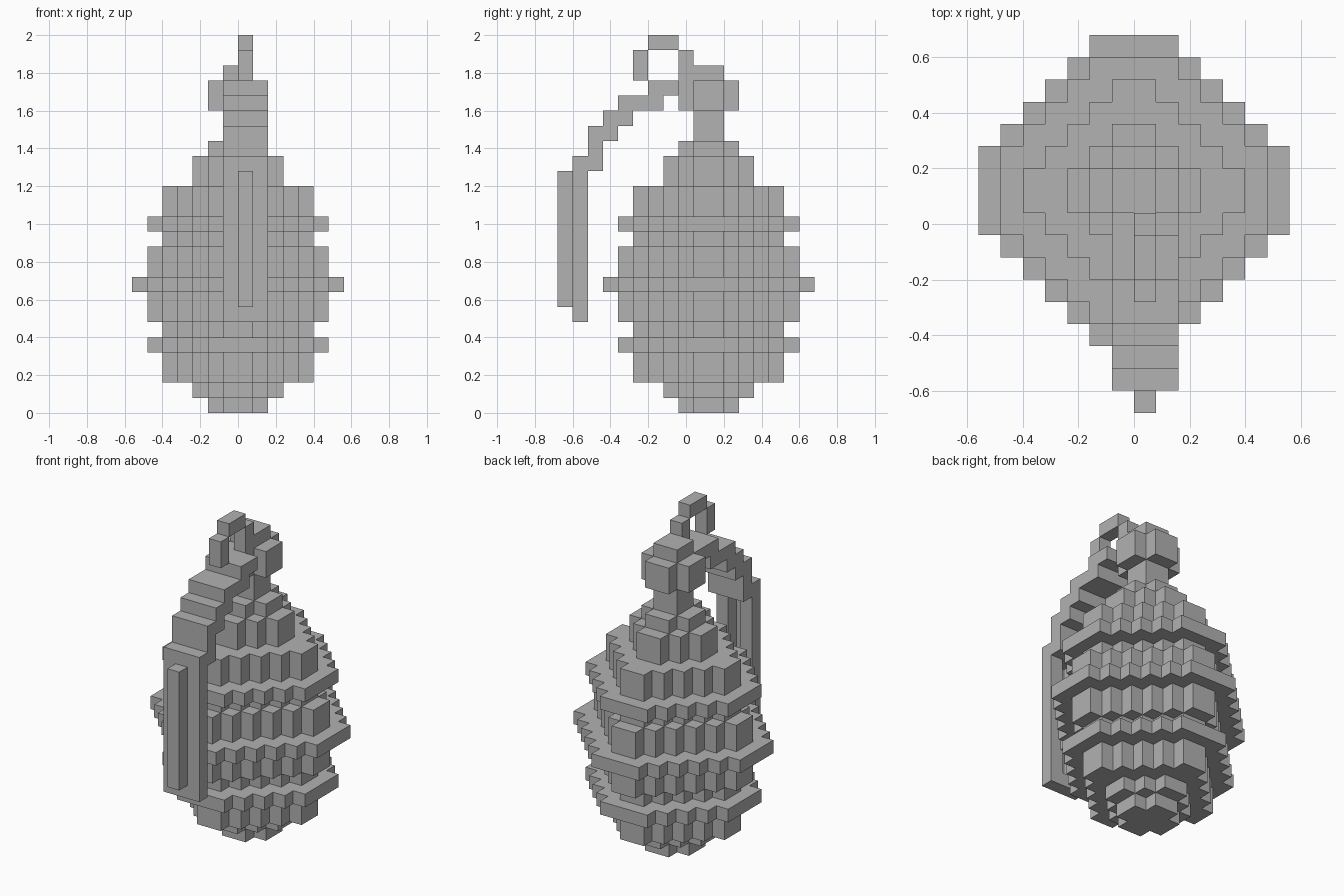
import bpy
import bmesh
from mathutils import Vector

UNIT = 0.08
BODY_Y = 0.12

if "Cube" in bpy.data.objects:
    bpy.data.objects.remove(bpy.data.objects["Cube"], do_unlink=True)

grey = bpy.data.materials.new("plain_grey")
grey.use_nodes = True
colour = (0.445, 0.445, 0.445, 1)
grey.diffuse_color = colour
grey.node_tree.nodes["Principled BSDF"].inputs["Base Color"].default_value = colour


def box(x0, x1, y0, y1, z0, z1):
    """Cells filling a block of the grid."""
    return {(x, y, z) for x in range(x0, x1) for y in range(y0, y1) for z in range(z0, z1)}


def diamond(half, z0, z1, blunt=0):
    """Stepped diamond; blunt widens its four tips."""
    def dist(n):
        return n if n >= 0 else -1 - n
    return {(x, y, z) for x, y, z in box(-half, half, -half, half, z0, z1)
            if dist(x) + dist(y) < half + blunt}


def build(name, cells):
    """Turn cells into one mesh made only of their outer faces."""
    bm = bmesh.new()
    for cell in cells:
        for axis in range(3):
            for side in (0, 1):
                near = list(cell)
                near[axis] += 2 * side - 1
                if tuple(near) in cells:
                    continue
                u, v = (axis + 1) % 3, (axis + 2) % 3
                ring = []
                for du, dv in ((0, 0), (1, 0), (1, 1), (0, 1)):
                    p = Vector(cell)
                    p[axis] += side
                    p[u] += du
                    p[v] += dv
                    ring.append(bm.verts.new(p * UNIT + Vector((0, BODY_Y, 0))))
                bm.faces.new(ring if side else ring[::-1])
    bmesh.ops.remove_doubles(bm, verts=bm.verts[:], dist=UNIT / 100)
    mesh = bpy.data.meshes.new(name)
    bm.to_mesh(mesh)
    bm.free()
    mesh.materials.append(grey)
    obj = bpy.data.objects.new(name, mesh)
    bpy.context.collection.objects.link(obj)


# Ribbed body: layers from the bottom up, three blunt plates stand out
halves = [2, 3, 5, 5, 6, 5, 6, 6, 7, 6, 6, 5, 6, 5, 5, 3, 3, 2]
body = set()
for level, half in enumerate(halves):
    body |= diamond(half, level, level + 1, blunt=int(level in (4, 8, 12)))
build("ribbed_body", body)

# Neck and cap
build("neck_and_cap", diamond(1, 18, 23) | diamond(2, 20, 22))

# Safety lever: stepped arm, then a hollow channel hanging in front
lever = set()
for y0, y1, z0, z1 in ((-4, -2, 21, 22), (-6, -3, 20, 21), (-7, -5, 19, 20),
                       (-8, -6, 18, 19), (-8, -7, 16, 18), (-9, -8, 16, 17)):
    lever |= box(-1, 2, y0, y1, z0, z1)
lever |= box(-1, 2, -9, -8, 6, 16) - box(0, 1, -9, -8, 7, 16)
lever |= box(0, 1, -10, -9, 7, 16)
build("safety_lever", lever)

# Pull ring
build("pull_ring", box(0, 1, -5, -4, 22, 24) | box(0, 1, -4, -2, 24, 25)
      | box(0, 1, -2, -1, 22, 24))
